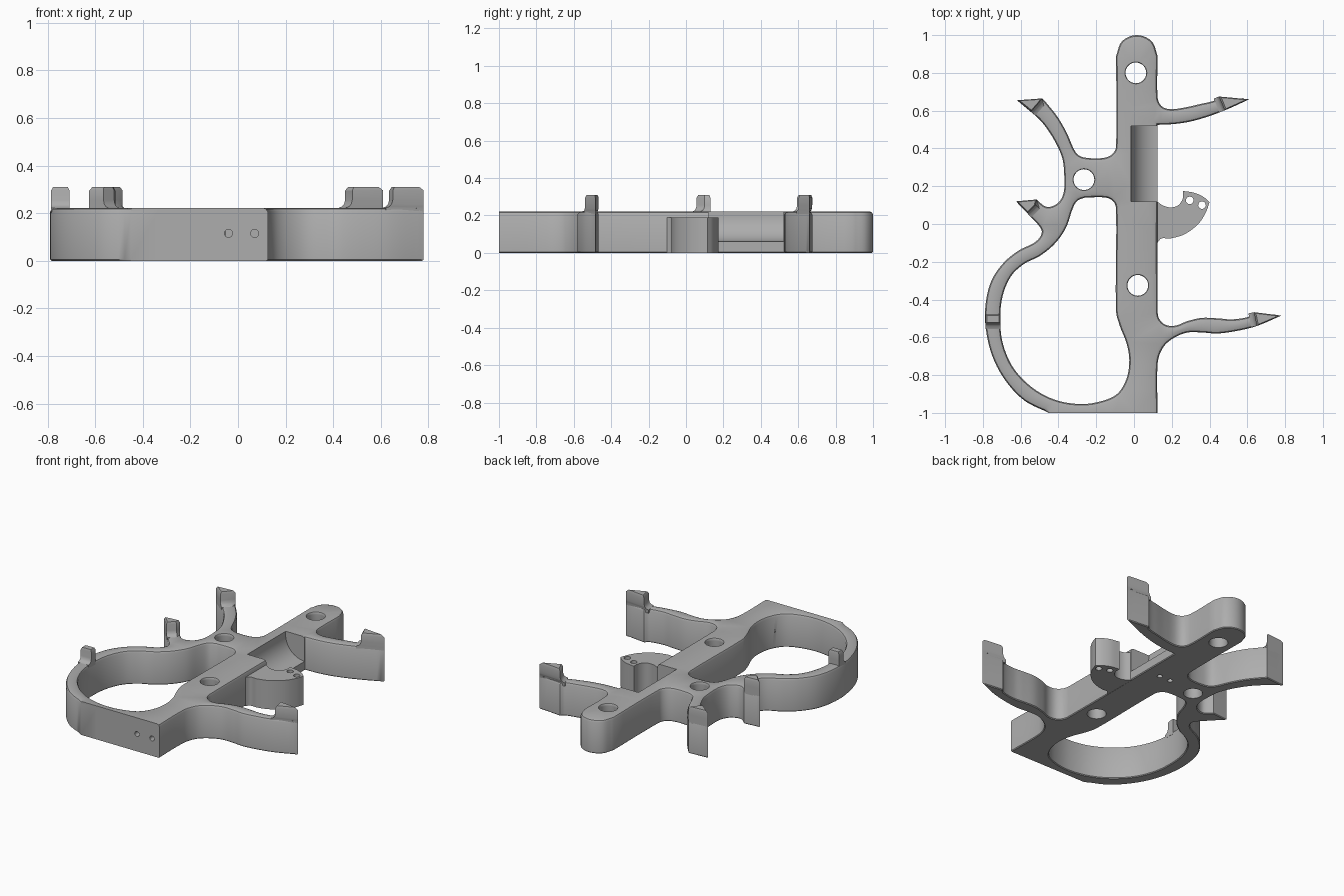
import bpy
import bmesh
import math
from mathutils import Vector
from mathutils.geometry import interpolate_bezier

if "Cube" in bpy.data.objects:
    bpy.data.objects.remove(bpy.data.objects["Cube"])

grey = bpy.data.materials.new("plain grey")
grey.use_nodes = True
grey.diffuse_color = (0.42, 0.42, 0.42, 1)
grey.node_tree.nodes["Principled BSDF"].inputs["Base Color"].default_value = grey.diffuse_color

TOP = 0.222


def smooth(points, steps=6):
    """Smooth open path through points given in hundredths, without its last point."""
    pts = [Vector((x, y, 0)) / 100 for x, y in points]
    last = len(pts) - 1
    tangents = [(pts[min(i + 1, last)] - pts[max(i - 1, 0)]).normalized() for i in range(last + 1)]
    path = []
    for i in range(last):
        a, b = pts[i], pts[i + 1]
        reach = (b - a).length / 3
        path += interpolate_bezier(a, a + tangents[i] * reach, b - tangents[i + 1] * reach, b, steps)[:-1]
    return path


def outline(*segments):
    """Closed outline from smooth segments that meet at corners."""
    return [p for segment in segments for p in smooth(segment)]


def circle(x, y, radius, count=32):
    turns = [math.tau * i / count for i in range(count)]
    return [Vector((x + radius * math.cos(t), y + radius * math.sin(t), 0)) for t in turns]


def inset(loop, width):
    """Move a loop sideways to its left, keeping the flat front edge in plane."""
    result = []
    for i, p in enumerate(loop):
        before = (p - loop[i - 1]).normalized()
        after = (loop[(i + 1) % len(loop)] - p).normalized()
        n1, n2 = Vector((-before.y, before.x, 0)), Vector((-after.y, after.x, 0))
        miter = (n1 + n2) / max(1 + n1.dot(n2), 0.4)
        if p.y < -0.995:
            miter.y = 0
        result.append(p + miter * width)
    return result


def oriented(loop, ccw):
    area = sum(loop[i - 1].x * p.y - p.x * loop[i - 1].y for i, p in enumerate(loop))
    return loop if (area > 0) == ccw else loop[::-1]


def finish(bm, name):
    bmesh.ops.recalc_face_normals(bm, faces=bm.faces)
    mesh = bpy.data.meshes.new(name)
    bm.to_mesh(mesh)
    bm.free()
    mesh.materials.append(grey)
    obj = bpy.data.objects.new(name, mesh)
    bpy.context.collection.objects.link(obj)
    return obj


def skin(bm, rings):
    """Join rings of equal count with quads; return the vertex rings."""
    rows = [[bm.verts.new(p) for p in ring] for ring in rings]
    for low, high in zip(rows, rows[1:]):
        for i in range(len(low)):
            bm.faces.new((low[i - 1], low[i], high[i], high[i - 1]))
    return rows


def plate(name, outer, holes, levels):
    """Extruded plate with holes; levels are (height, inset, round hole inset)."""
    bm = bmesh.new()
    ends = ([], [])
    for k, (loop, round_hole) in enumerate([(outer, False)] + holes):
        loop = oriented(loop, k == 0)
        rings = [[p + Vector((0, 0, z)) for p in inset(loop, small if round_hole else width)]
                 for z, width, small in levels]
        rows = skin(bm, rings)
        for end, row in zip(ends, (rows[0], rows[-1])):
            end += [bm.edges.get((row[i - 1], row[i])) for i in range(len(row))]
    for end in ends:
        bmesh.ops.triangle_fill(bm, edges=end, use_beauty=True)
    return finish(bm, name)


def solid(name, rings):
    """Closed solid through a stack of rings."""
    bm = bmesh.new()
    rows = skin(bm, rings)
    bm.faces.new(rows[0])
    bm.faces.new(rows[-1])
    return finish(bm, name)


def post(name, corners):
    """Raised end stop; its first two corners flare down into the arm."""
    pts = [Vector((x, y, 0)) / 100 for x, y in corners]
    centre = sum(pts, Vector((0, 0, 0))) / len(pts)
    edge = pts[1] - pts[0]
    away = Vector((edge.y, -edge.x, 0)).normalized()
    if away.dot((pts[0] + pts[1]) / 2 - centre) < 0:
        away = -away
    levels = ((0.2, 0.03, 0), (TOP, 0.03, 0), (0.228, 0.014, 0), (0.238, 0.005, 0),
              (0.255, 0, 0), (0.295, 0, 0), (0.31, 0, 0.2))
    return solid(name, [[p.lerp(centre, shrink) + away * (flare if i < 2 else 0) + Vector((0, 0, z))
                         for i, p in enumerate(pts)] for z, flare, shrink in levels])


def cut(obj, cutter):
    cutter.hide_render = True
    mod = obj.modifiers.new("cut", "BOOLEAN")
    mod.operation, mod.solver, mod.object = "DIFFERENCE", "EXACT", cutter
    bpy.context.view_layer.objects.active = obj
    bpy.ops.object.modifier_apply(modifier=mod.name)
    bpy.data.objects.remove(cutter)


# Outer contour: spine, four arms and the big ring
front_arm_low = [(12.5, -100), (12.5, -74), (15, -66), (20, -61), (28, -57.5), (37, -57.5),
                 (44, -58), (55, -56.5), (65, -54), (78, -48.5)]
front_arm_tip = [(78, -48.5), (63.5, -46.7)]
front_arm_high = [(63.5, -46.7), (61, -49), (52, -50.5), (45, -50), (36, -49.7), (28, -51.5),
                  (22, -53.8), (17, -53.5), (13.5, -50.5), (12.5, -46), (12.5, 52.5)]
back_arm_low = [(12.5, 52.5), (22, 53), (31, 54.5), (41, 57.5), (50, 61), (61, 66)]
back_arm_tip = [(61, 66), (45, 67.5)]
back_arm_high = [(45, 67.5), (43, 65.5), (35, 63.5), (27, 61.7), (19, 60.8), (14.5, 62.5), (12.5, 67), (12.5, 89)]
spine_end = [(12.5, 89), (9.3, 96.8), (1.5, 100), (-6.3, 96.8), (-9.5, 89)]
hub_back = [(-9.5, 89), (-9.5, 41), (-11.5, 37), (-16, 35), (-25, 35), (-29.5, 36.5), (-32, 40),
            (-35.5, 48), (-40, 56), (-45, 62.5), (-48.5, 66.5)]
back_hook_tip = [(-48.5, 66.5), (-62, 65.5)]
hub_side = [(-62, 65.5), (-54, 59), (-48, 53), (-42, 44), (-38, 35), (-37, 27), (-37, 18),
            (-39, 12.5), (-43, 9.5), (-47, 9.3), (-51.5, 13)]
small_hook_tip = [(-51.5, 13), (-62.5, 12)]
ring_outside = [(-62.5, 12), (-53, 2), (-49, -3), (-49.5, -6.5), (-53, -10), (-61, -14), (-69, -20.5),
                (-75.5, -30), (-78.5, -42), (-78.5, -55), (-75, -70), (-68, -83), (-58, -93.5), (-45, -100)]
contour = outline(front_arm_low, front_arm_tip, front_arm_high, back_arm_low, back_arm_tip, back_arm_high,
                  spine_end, hub_back, back_hook_tip, hub_side, small_hook_tip, ring_outside,
                  [(-45, -100), (12.5, -100)])

# Large opening inside the ring
opening = outline([(-26, 14), (-15, 14), (-11, 12), (-9.5, 8), (-9.5, -46), (-7.5, -54), (-4, -63), (-2.5, -72),
                   (-4, -82), (-9, -90), (-18, -94), (-29, -95.3), (-42, -93), (-54, -86.5), (-64, -76),
                   (-69.5, -63), (-70.8, -50), (-69.5, -38), (-65, -27.5), (-58, -21), (-50, -17),
                   (-42, -10.5), (-36, -2), (-32.5, 8), (-30, 12.3), (-26, 14)])

bolt_holes = [(circle(x, y, 0.055), True) for x, y in ((0.01, 0.8), (-0.265, 0.235), (0.02, -0.325))]
body = plate("bracket_body", contour, [(opening, False)] + bolt_holes,
             ((0, 0.005, 0.003), (0.005, 0, 0), (0.206, 0, 0), (0.217, 0.006, 0), (TOP, 0.02, 0.003)))

# Curved scoop in the side of the spine
arc = [math.pi / 2 * i / 16 for i in range(17)]
profile = [(0.14, 0.3), (-0.015, 0.3)]
profile += [(0.125 - 0.14 * math.cos(t), 0.2 - 0.14 * math.sin(t)) for t in arc] + [(0.14, 0.06)]
cut(body, solid("scoop_cutter", [[Vector((x, y, z)) for x, z in profile] for y in (0.12, 0.52)]))

# Pin holes in the front face and underside
for x in (-0.04, 0.07):
    ring = circle(x, 0.115, 0.017, 16)
    cut(body, solid("pin_cutter", [[Vector((p.x, y, p.y)) for p in ring] for y in (-1.1, -0.85)]))
for x in (-0.06, 0.02):
    ring = circle(x, 0.265, 0.017, 16)
    cut(body, solid("pin_cutter", [[p + Vector((0, 0, z)) for p in ring] for z in (-0.1, 0.05)]))

# Fan-shaped lug on the side of the spine
fan = outline([(12, -10.5), (14.5, -7.7), (19, -7.7), (27, -5.3), (34, 0), (38, 6), (40, 11.5)],
              [(40, 11.5), (37, 14.2), (32, 16.5), (26, 17.5)],
              [(26, 17.5), (25.8, 13.5), (23.5, 10), (20, 8.8), (16, 9.5), (12, 12)],
              [(12, 12), (12, -10.5)])
lug_holes = [(circle(x, y, 0.02, 20), True) for x, y in ((0.295, 0.125), (0.36, 0.1))]
lug = plate("side_lug", fan, lug_holes, ((0, 0, 0), (0.19, 0, 0)))

# Raised stops on the arm ends and the ring
stops = {
    "front_arm_stop": [(65, -54), (63.5, -46.7), (78, -48.5)],
    "back_arm_stop": [(48, 60.2), (45, 67.5), (61, 66)],
    "back_hook_stop": [(-54.5, 59.4), (-50, 64.5), (-48.5, 66.5), (-62, 65.5)],
    "small_hook_stop": [(-56.5, 5.7), (-52, 10), (-51.5, 13), (-62.5, 12)],
    "ring_stop": [(-78.5, -52.5), (-70.7, -52.5), (-70.7, -48), (-78.5, -48)],
}
parts = [body, lug] + [post(name, corners) for name, corners in stops.items()]

bpy.ops.object.select_all(action="DESELECT")
for part in parts:
    part.select_set(True)
bpy.ops.object.shade_smooth_by_angle(angle=math.radians(32))
